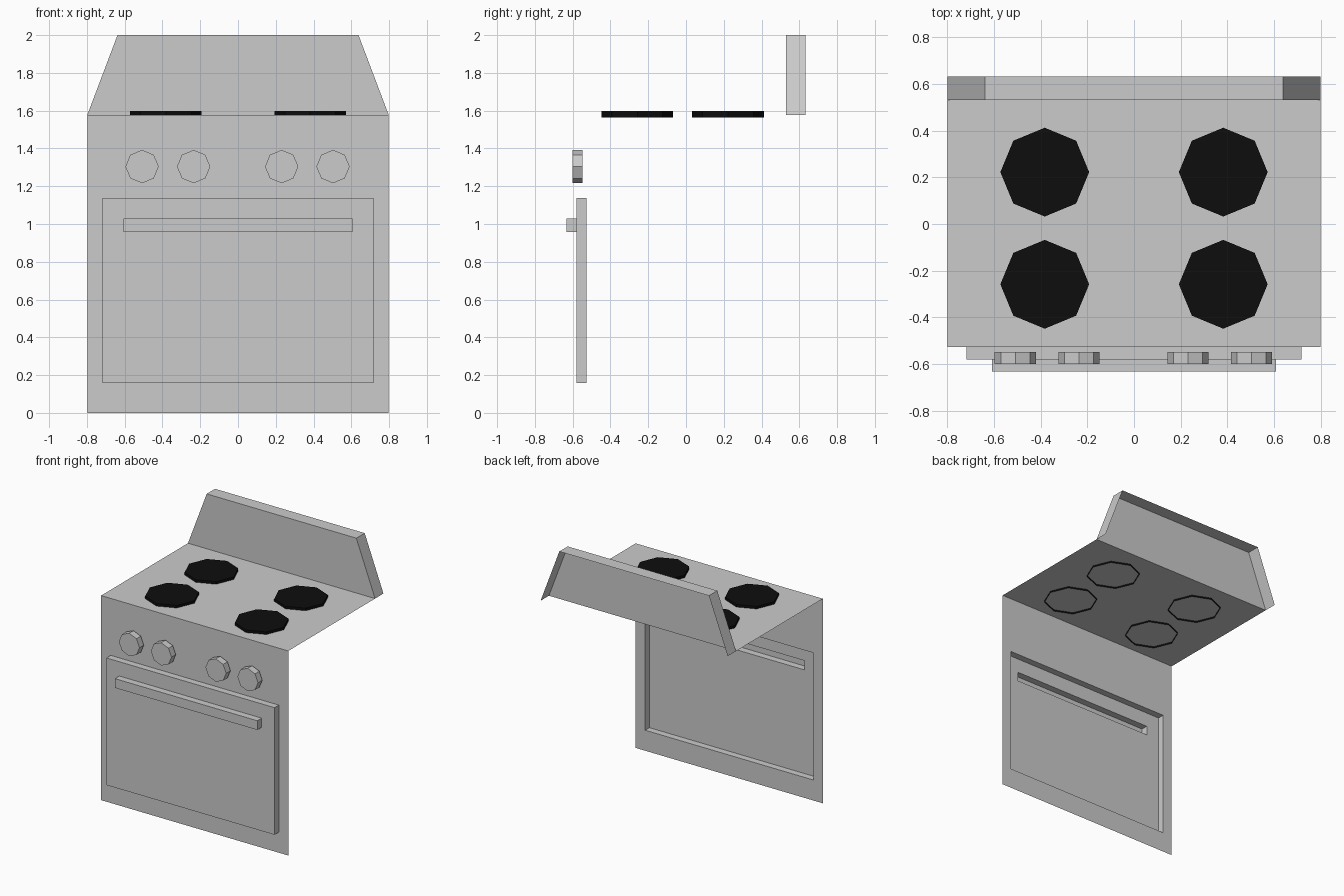
import bpy, bmesh, math

if "Cube" in bpy.data.objects:
    bpy.data.objects.remove(bpy.data.objects["Cube"])

black = bpy.data.materials.new("burner_black")
black.diffuse_color = (0.004, 0.004, 0.004, 1)
black.use_nodes = True
black.node_tree.nodes["Principled BSDF"].inputs["Base Color"].default_value = black.diffuse_color


def loft(name, loops, cap=True, skip=(), mat=None):
    """Bridge equal-sized loops into an open-backed shell, capping the last one."""
    bm = bmesh.new()
    rings = [[bm.verts.new(p) for p in loop] for loop in loops]
    n = len(rings[0])
    for a, b in zip(rings, rings[1:]):
        for i in range(n):
            if i not in skip:
                j = (i + 1) % n
                bm.faces.new((a[i], a[j], b[j], b[i]))
    if cap:
        bm.faces.new(rings[-1])
    me = bpy.data.meshes.new(name)
    bm.to_mesh(me)
    bm.free()
    ob = bpy.data.objects.new(name, me)
    bpy.context.collection.objects.link(ob)
    if mat:
        me.materials.append(mat)
    return ob


def rect(w, z0, z1, y, w_top=None):
    """Upright four-sided outline, counter-clockwise from the front."""
    t = w if w_top is None else w_top
    return [(-w, y, z0), (w, y, z0), (t, y, z1), (-t, y, z1)]


def octagon(r):
    return [(r * math.cos(i * math.pi / 4), r * math.sin(i * math.pi / 4)) for i in range(8)]


W, TOP = 0.798, 1.577
FRONT, DOOR, GRIP, BACK = -0.527, -0.579, -0.632, 0.53
door = (0.717, 0.158, 1.138)
grip = (0.607, 0.957, 1.028)

# Front panel with door opening, hollow door and hollow handle
loft("front_panel", [rect(W, 0, TOP, FRONT), rect(*door, FRONT)], cap=False)
loft("oven_door", [rect(*door, FRONT), rect(*door, DOOR), rect(*grip, DOOR)], cap=False)
loft("door_handle", [rect(*grip, DOOR), rect(*grip, GRIP)])

# Thin cooktop sheet
loft("cooktop", [[(-W, FRONT, TOP), (W, FRONT, TOP), (W, BACK, TOP), (-W, BACK, TOP)]])

# Backsplash: tapered tray, open at the back and bottom
loft("backsplash", [rect(W, TOP, 2.0, 0.632, 0.638), rect(W, TOP, 2.0, BACK, 0.638)], skip=(0,))

# Burners, open underneath
for x in (-0.382, 0.382):
    for y in (-0.258, 0.222):
        loft("burner", [[(x + u, y + v, z) for u, v in octagon(0.19)] for z in (1.565, 1.597)],
             mat=black)

# Control knobs
for x in (-0.508, -0.235, 0.231, 0.503):
    loft("knob", [[(x + u, y, 1.304 + v) for u, v in octagon(0.088)] for y in (-0.547, -0.6)])
